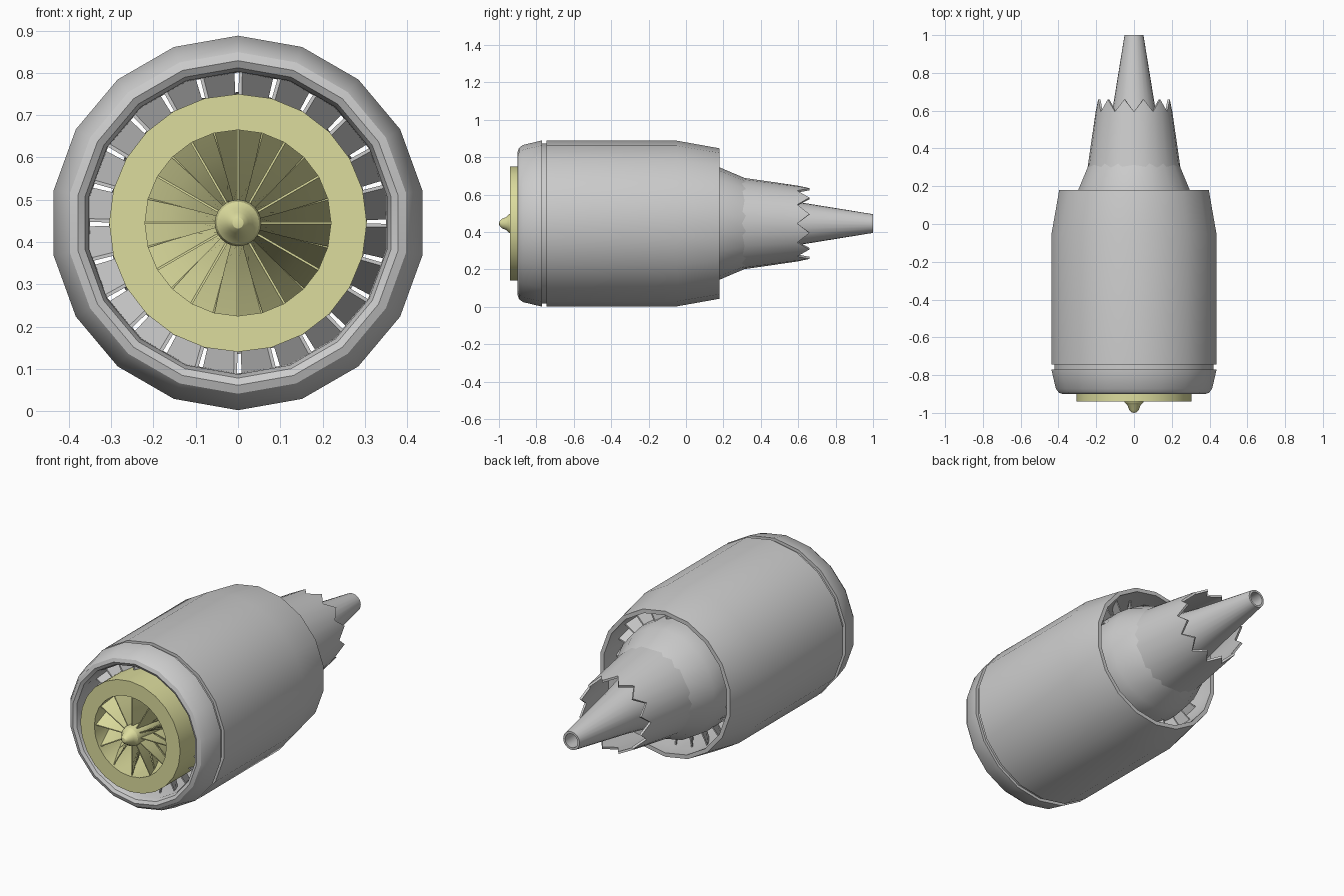
import bpy, bmesh
from math import sin, cos, pi, radians

if "Cube" in bpy.data.objects:
    bpy.data.objects.remove(bpy.data.objects["Cube"])

ZC = 0.445
yellow = bpy.data.materials.new("pale_yellow")
yellow.diffuse_color = (0.72, 0.72, 0.34, 1)
yellow.use_nodes = True
yellow.node_tree.nodes["Principled BSDF"].inputs["Base Color"].default_value = yellow.diffuse_color


def pt(r, a, y):
    # angle 0 is straight up, growing towards +x
    return (r * sin(a), y, ZC + r * cos(a))


def finish(name, bm, mat=None, angle=30):
    bmesh.ops.recalc_face_normals(bm, faces=bm.faces)
    me = bpy.data.meshes.new(name)
    bm.to_mesh(me)
    bm.free()
    if mat:
        me.materials.append(mat)
    ob = bpy.data.objects.new(name, me)
    bpy.context.collection.objects.link(ob)
    me.polygons.foreach_set("use_smooth", [True] * len(me.polygons))
    me.set_sharp_from_angle(angle=radians(angle))
    return ob


def lathe(name, profile, n, mat=None, closed=True):
    """Spin (radius, y) points round the engine axis."""
    bm = bmesh.new()
    rings = []
    for r, y in profile:
        if r == 0:
            rings.append([bm.verts.new(pt(0, 0, y))] * n)
        else:
            rings.append([bm.verts.new(pt(r, 2 * pi * i / n, y)) for i in range(n)])
    pairs = list(zip(rings, rings[1:])) + ([(rings[-1], rings[0])] if closed else [])
    for a, b in pairs:
        for i in range(n):
            j = (i + 1) % n
            vs = list(dict.fromkeys((a[i], a[j], b[j], b[i])))
            if len(vs) > 2:
                bm.faces.new(vs)
    return finish(name, bm, mat)


def blades(name, n, r0, r1, y0, y1, sweep0, sweep1, thick, mat=None, phase=0, steps=3):
    """Ring of twisted blades; sweep is the turn in degrees between front and back edge."""
    bm = bmesh.new()
    for k in range(n):
        base = 2 * pi * k / n + radians(phase)
        prev = None
        for s in range(steps + 1):
            t = s / steps
            r = r0 + (r1 - r0) * t
            sw = radians(sweep0 + (sweep1 - sweep0) * t)
            h = thick / r / 2
            ring = [bm.verts.new(pt(r, base + d, y)) for d, y in
                    ((-h, y0), (h, y0), (sw + h, y1), (sw - h, y1))]
            if prev:
                for i in range(4):
                    bm.faces.new((prev[i], prev[(i + 1) % 4], ring[(i + 1) % 4], ring[i]))
            else:
                bm.faces.new(ring)
            prev = ring
        bm.faces.new(prev)
    return finish(name, bm, mat)


# Outer nacelle: rounded lip, groove, body and tapered rear
lathe("nacelle", [
    (0.358, -0.865), (0.367, -0.89), (0.384, -0.9), (0.404, -0.893), (0.42, -0.872),
    (0.443, -0.775), (0.443, -0.77), (0.427, -0.77), (0.427, -0.745), (0.443, -0.745),
    (0.443, -0.05), (0.402, 0.18), (0.38, 0.18), (0.385, 0.1), (0.37, -0.1), (0.356, -0.7)], 18)

# Intake shroud
lathe("intake_shroud", [(0.305, -0.94), (0.305, -0.6), (0.22, -0.6), (0.22, -0.94)], 24, yellow)

# Fan: spinner, hub, two blade rows and a back plate
lathe("spinner", [(0, -1.0), (0.013, -0.997), (0.025, -0.985), (0.035, -0.96), (0.05, -0.945),
                  (0.055, -0.925), (0.055, -0.6), (0, -0.6)], 24, yellow, False)
blades("fan_front_blades", 12, 0.05, 0.222, -0.925, -0.82, 16, 14, 0.005, yellow)
blades("fan_rear_blades", 12, 0.05, 0.222, -0.81, -0.7, 16, 14, 0.005, yellow, 15)
lathe("fan_back_plate", [(0, -0.66), (0.222, -0.66), (0.222, -0.62), (0, -0.62)], 24, yellow, False)

# Bypass duct vanes, front and rear
blades("front_duct_vanes", 24, 0.295, 0.362, -0.8, -0.68, 12, 12, 0.008, None, 1, 1)
blades("rear_duct_vanes", 24, 0.29, 0.388, -0.05, 0.07, 12, 12, 0.008, None, 1, 1)

# Core casing through the duct and its rear cone
lathe("core_casing", [(0, -0.6), (0.3, -0.6), (0.31, 0.1), (0.3, 0.18), (0.247, 0.305),
                      (0.225, 0.36), (0, 0.36)], 18, None, False)

# Exhaust nozzle ending in twelve pointed teeth
N = 24
bm = bmesh.new()
loops = []
for off in (0, -0.012):
    front = [bm.verts.new(pt(0.247 + off, 2 * pi * i / N, 0.29)) for i in range(N)]
    back = [bm.verts.new(pt((0.196 if i % 2 else 0.203) + off, 2 * pi * i / N,
                            0.66 if i % 2 else 0.595)) for i in range(N)]
    loops.append((front, back))
(of, ob), (nf, nb) = loops
for a, b in ((of, ob), (nf, nb), (of, nf), (ob, nb)):
    for i in range(N):
        j = (i + 1) % N
        bm.faces.new((a[i], a[j], b[j], b[i]))
finish("exhaust_nozzle", bm, None, 35)

# Hollow tail cone
lathe("tail_cone", [(0.165, 0.34), (0.115, 0.6), (0.05, 1.0), (0.038, 1.0), (0.045, 0.9), (0, 0.9)],
      24, None, False)
